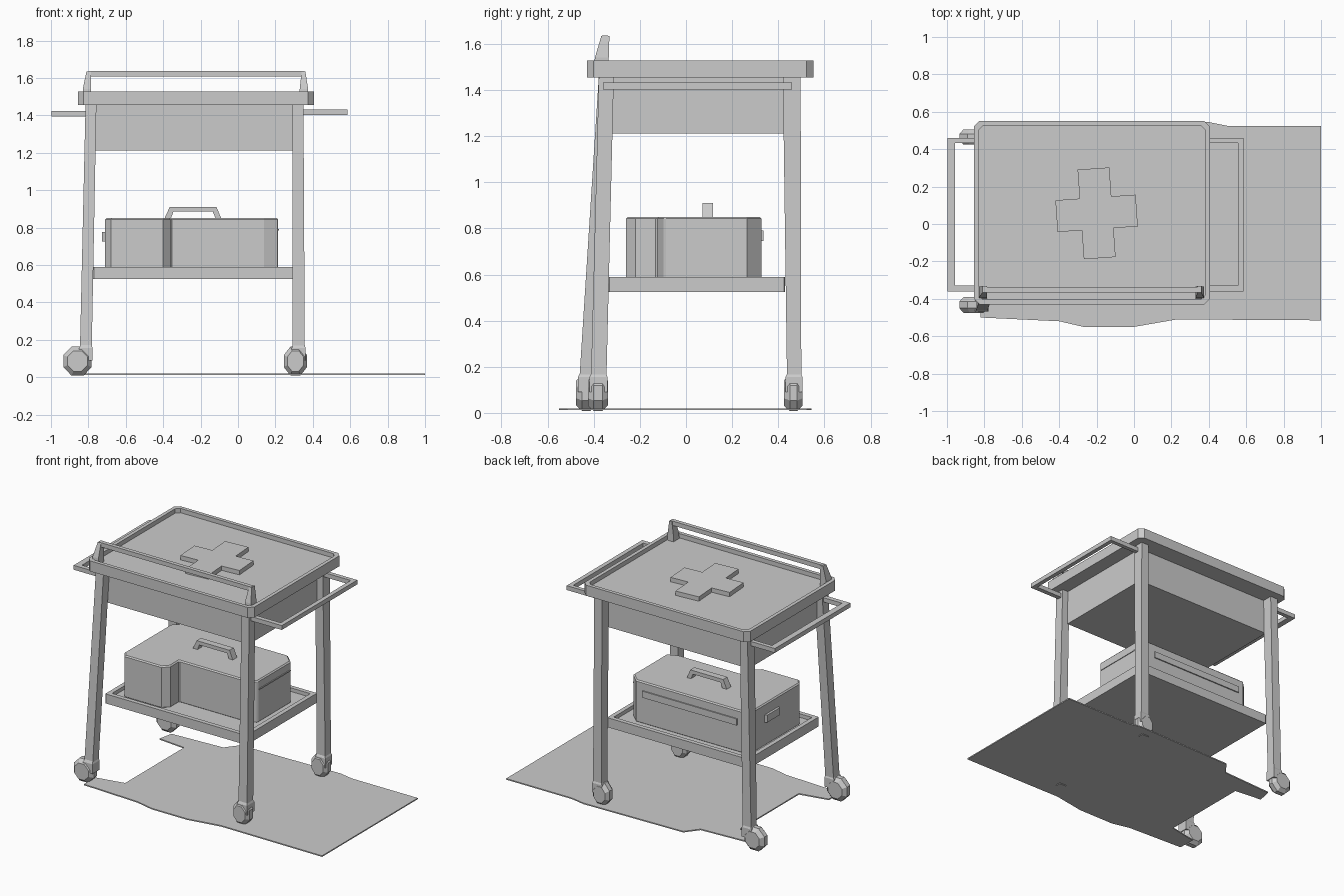
import bpy, bmesh
from math import sin, cos, pi, radians
from mathutils import Matrix

if "Cube" in bpy.data.objects:
    bpy.data.objects.remove(bpy.data.objects["Cube"])


def finish(name, bm):
    bmesh.ops.recalc_face_normals(bm, faces=bm.faces)
    me = bpy.data.meshes.new(name)
    bm.to_mesh(me)
    bm.free()
    ob = bpy.data.objects.new(name, me)
    bpy.context.collection.objects.link(ob)
    return ob


def loft(name, rings):
    """Closed solid through a stack of equal-length point rings."""
    bm = bmesh.new()
    vs = [[bm.verts.new(p) for p in r] for r in rings]
    n = len(rings[0])
    for a, b in zip(vs, vs[1:]):
        for i in range(n):
            j = (i + 1) % n
            bm.faces.new((a[i], a[j], b[j], b[i]))
    bm.faces.new(vs[0])
    bm.faces.new(vs[-1])
    return finish(name, bm)


def rect(x0, x1, y0, y1, z):
    return [(x0, y0, z), (x1, y0, z), (x1, y1, z), (x0, y1, z)]


def chamfered(x0, x1, y0, y1, z, c):
    return [(x0 + c, y0, z), (x1 - c, y0, z), (x1, y0 + c, z), (x1, y1 - c, z),
            (x1 - c, y1, z), (x0 + c, y1, z), (x0, y1 - c, z), (x0, y0 + c, z)]


def box(name, x0, x1, y0, y1, z0, z1):
    return loft(name, [rect(x0, x1, y0, y1, z0), rect(x0, x1, y0, y1, z1)])


def prism(name, pts, z0, z1):
    return loft(name, [[(x, y, z) for x, y in pts] for z in (z0, z1)])


def tray(name, x0, x1, y0, y1, z0, z1, floor, rim, c):
    """Slab with a raised rim around a sunken floor."""
    inner = (x0 + rim, x1 - rim, y0 + rim, y1 - rim)
    return loft(name, [chamfered(x0, x1, y0, y1, z0, c), chamfered(x0, x1, y0, y1, z1, c),
                       chamfered(*inner, z1, c * .8), chamfered(*inner, floor, c * .8)])


# Table top tray, drawer box and lower shelf
tray("table_top", -.855, .405, -.43, .552, 1.455, 1.527, 1.497, .025, .03)
box("drawer_box", -.775, .305, -.318, .425, 1.212, 1.46)
tray("lower_shelf", -.775, .30, -.335, .43, .525, .59, .565, .03, .004)

# Raised cross on the top, slightly turned
w, h, v = .085, .215, .24
cross = [(-w, -v), (w, -v), (w, -w), (h, -w), (h, w), (w, w),
         (w, v), (-w, v), (-w, w), (-h, w), (-h, -w), (-w, -w)]
ob = prism("raised_cross", cross, 1.49, 1.527)
ob.data.transform(Matrix.Translation((-.2, .057, 0)) @ Matrix.Rotation(radians(4), 4, 'Z'))

# Front rail: leaning posts joined by a thin bar
for side, a, b, c, d in (("left", -.83, -.785, -.81, -.785), ("right", .33, .375, .34, .36)):
    loft("rail_post_" + side, [rect(a, b, -.40, -.335, 1.49), rect(a, b, -.395, -.335, 1.54),
                               rect(c, d, -.367, -.332, 1.635)])
box("front_rail", -.80, .355, -.365, -.338, 1.607, 1.637)

# Push handles, one U-shaped loop at each end
for side, xi, xa, xb, z0 in (("left", -.77, -.998, -.957, 1.393), ("right", .30, .585, .555, 1.402)):
    prism("push_handle_" + side,
          [(xi, -.36), (xa, -.36), (xa, .46), (xi, .46),
           (xi, .432), (xb, .432), (xb, -.328), (xi, -.328)], z0, z0 + .03)

# Legs: (name, top rectangle, bottom rectangle)
legs = [
    ("front_left", (-.815, -.757, -.378, -.313), (-.845, -.782, -.462, -.397)),
    ("front_right", (.292, .35, -.378, -.313), (.292, .357, -.412, -.345)),
    ("back_left", (-.815, -.757, .42, .497), (-.845, -.782, .438, .50)),
    ("back_right", (.292, .35, .42, .497), (.292, .357, .438, .50)),
]
for name, top, bot in legs:
    loft("leg_" + name, [rect(*bot, .15), rect(*top, 1.46)])
    # caster bracket
    x0, x1, y0, y1 = bot
    loft("caster_bracket_" + name, [rect(x0 - .005, x1 + .005, y0 - .007, y1 + .005, .09),
                                    rect(x0 - .005, x1 + .005, y0 - .007, y1 + .005, .155),
                                    rect(x0 + .005, x1 - .005, y0 + .005, y1 - .005, .178)])
    # caster wheel: low-poly eight-sided disc with bevelled rims
    left = name.endswith("left")
    cx, rx = (-.858, .076) if left else (.307, .062)
    rings = []
    for y, s in ((y0 - .014, .7), (y0 + .012, 1), (y1 - .018, 1), (y1 + .006, .7)):
        rings.append([(cx + rx * s * cos((k + .5) * pi / 4) / cos(pi / 8), y,
                       .086 + .078 * s * sin((k + .5) * pi / 4) / cos(pi / 8)) for k in range(8)])
    loft("caster_wheel_" + name, rings)

# Carry case with a forward pocket on the left
case = [(-.68, -.26), (-.40, -.26), (-.36, -.22), (-.36, -.125), (.14, -.125),
        (.215, -.095), (.215, .265), (.15, .328), (-.66, .328), (-.71, .28), (-.71, -.22)]
ob = prism("carry_case", case, .56, .85)
bev = ob.modifiers.new("soft_edges", 'BEVEL')
bev.width, bev.segments, bev.limit_method, bev.angle_limit = .008, 1, 'ANGLE', radians(60)

# Case seams, latch and side grip
box("case_side_seam", .20, .22, -.08, .26, .785, .793)
box("case_back_latch", -.62, .10, .32, .336, .745, .79)
prism("case_side_grip", [(-.70, .0), (-.726, .02), (-.726, .15), (-.70, .17)], .725, .775)

# Case top handle: flat arch profile extruded in y
arch = [(-.395, .845), (-.365, .91), (-.115, .91), (-.088, .845),
        (-.118, .845), (-.135, .885), (-.345, .885), (-.36, .845)]
loft("case_handle", [[(x, y, z) for x, z in arch] for y in (.072, .118)])

# Thin floor sheet with an irregular edge
sheet = [(-.82, -.50), (-.4, -.52), (-.27, -.55), (0, -.55), (.23, -.51), (1, -.515),
         (1, .525), (.5, .525), (.4, .545), (-.35, .53), (-.42, .44), (-.8, .42),
         (-.82, .32), (-.62, .30), (-.62, -.34), (-.82, -.38)]
prism("floor_sheet", sheet, .012, .02)
